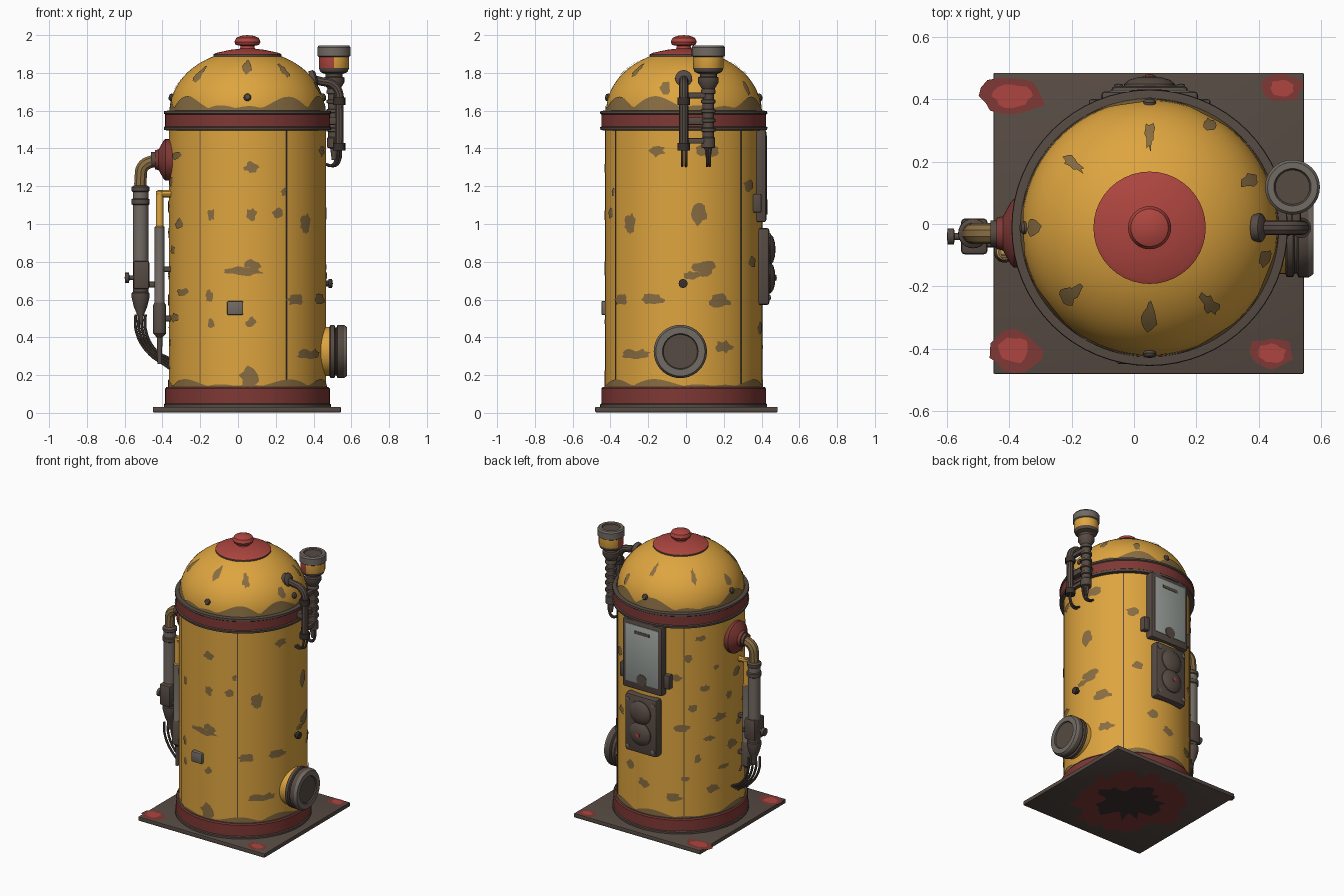
import bpy, bmesh, math, random
from math import sin, cos, pi, radians, asin, sqrt
from mathutils import Vector, Matrix

random.seed(4)
CX, CY, R = 0.05, -0.012, 0.416


def mat(name, *c):
    m = bpy.data.materials.new(name)
    m.diffuse_color = (*c, 1)
    return m


YELLOW = mat("yellow paint", 0.73, 0.375, 0.05)
WORN = mat("worn paint", 0.25, 0.155, 0.055)
RED = mat("red paint", 0.42, 0.06, 0.05)
DARK_RED = mat("dark red paint", 0.21, 0.04, 0.035)
BROWN = mat("brown metal", 0.095, 0.07, 0.057)
GREY = mat("grey metal", 0.17, 0.145, 0.125)
DARK = mat("dark metal", 0.04, 0.03, 0.026)
GLASS = mat("pale glass", 0.33, 0.36, 0.34)


def finish(name, bm, mats, fix=True):
    if fix:
        bmesh.ops.recalc_face_normals(bm, faces=bm.faces)
    me = bpy.data.meshes.new(name)
    bm.to_mesh(me)
    bm.free()
    for m in mats:
        me.materials.append(m)
    ob = bpy.data.objects.new(name, me)
    bpy.context.collection.objects.link(ob)
    return ob


def lathe(name, prof, loc, mats, seg=32, axis=(0, 0, 1), ids=None):
    """Revolve (radius, height) points; ids gives a material per profile step."""
    bm = bmesh.new()
    M = Matrix.Translation(loc) @ Vector((0, 0, 1)).rotation_difference(Vector(axis)).to_matrix().to_4x4()
    rings = []
    for r, h in prof:
        n = seg if r > 1e-5 else 1
        rings.append([bm.verts.new(M @ Vector((r * cos(2*pi*i/seg), r * sin(2*pi*i/seg), h))) for i in range(n)])
    for k, (a, b) in enumerate(zip(rings, rings[1:])):
        for i in range(seg):
            j = (i + 1) % seg
            vs = [a[i % len(a)], a[j % len(a)], b[j % len(b)], b[i % len(b)]]
            f = bm.faces.new(list(dict.fromkeys(vs)))
            f.material_index = ids[k] if ids else 0
    for ring in (rings[0], rings[-1]):
        if len(ring) > 1:
            bm.faces.new(ring)
    return finish(name, bm, mats)


def box(name, loc, size, m, bevel=0.008, rz=0):
    bm = bmesh.new()
    bmesh.ops.create_cube(bm, size=1, matrix=Matrix.Diagonal((*size, 1)))
    if bevel:
        bmesh.ops.bevel(bm, geom=bm.edges[:], offset=bevel, segments=2, affect='EDGES', profile=0.5)
    bm.transform(Matrix.Translation(loc) @ Matrix.Rotation(rz, 4, 'Z'))
    return finish(name, bm, [m])


def tube(name, pts, r, m):
    cu = bpy.data.curves.new(name, 'CURVE')
    cu.dimensions, cu.bevel_depth, cu.bevel_resolution, cu.resolution_u = '3D', r, 3, 6
    cu.use_fill_caps = True
    sp = cu.splines.new('BEZIER')
    sp.bezier_points.add(len(pts) - 1)
    for p, co in zip(sp.bezier_points, pts):
        p.co = co
        p.handle_left_type = p.handle_right_type = 'AUTO'
    tmp = bpy.data.objects.new(name + "_path", cu)
    bpy.context.collection.objects.link(tmp)
    me = bpy.data.meshes.new_from_object(tmp.evaluated_get(bpy.context.evaluated_depsgraph_get()))
    bpy.data.objects.remove(tmp)
    me.materials.clear()
    me.materials.append(m)
    ob = bpy.data.objects.new(name, me)
    bpy.context.collection.objects.link(ob)


def on_body(th, z, off=0.004):
    """Point just outside the cylinder or the dome."""
    r = R
    if z > 1.55:
        r = 0.41 * sqrt(max(0, 1 - (max(0, z - 1.6) / 0.32) ** 2))
        z += off * 0.7 * max(0, z - 1.6) / 0.2
    return Vector((CX + (r + off) * cos(th), CY + (r + off) * sin(th), z))


def blob(bm, fn, w, h, n=14, idx=0, rough=0.3):
    """Ragged patch; fn maps local (u, v) to the surface."""
    k = [1 + random.uniform(-rough, rough) for _ in range(n)]
    ring = lambda s: [bm.verts.new(fn(s*w*k[i]*cos(2*pi*i/n), s*h*k[i]*sin(2*pi*i/n))) for i in range(n)]
    c, a, b = bm.verts.new(fn(0, 0)), ring(0.5), ring(1)
    for i in range(n):
        j = (i + 1) % n
        bm.faces.new((c, a[i], a[j])).material_index = idx
        bm.faces.new((a[i], b[i], b[j], a[j])).material_index = idx


# --- base plate with worn red corners ---
box("base_plate", (0.047, 0.002, 0.0175), (0.995, 0.965, 0.029), BROWN, 0.004)
bm = bmesh.new()
for x, y, w, h in ((-0.39, 0.41, 0.1, 0.065), (0.475, 0.435, 0.065, 0.045),
                   (-0.385, -0.405, 0.085, 0.065), (0.44, -0.415, 0.075, 0.05)):
    for s, z, i in ((1, 0.0335, 1), (0.6, 0.035, 0)):
        blob(bm, lambda u, v: Vector((min(0.542, x + u), max(-0.478, min(0.482, y + v)), z)), w*s, h*s, 16, i, 0.15)
blob(bm, lambda u, v: Vector((0.05 + u, -v, 0.001)), 0.36, 0.36, 40, 1, 0.15)
blob(bm, lambda u, v: Vector((0.05 + u, -v, 0.0)), 0.2, 0.2, 30, 2, 0.3)
finish("base_plate_paint", bm, [RED, DARK_RED, DARK], False)

# --- body, rings, dome and cap ---
C = (CX, CY, 0)
lathe("base_ring", [(0.442, 0.03), (0.442, 0.045), (0.436, 0.05), (0.436, 0.128), (0.43, 0.136), (0.41, 0.138)],
      C, [DARK_RED, BROWN], 64, ids=[1, 1, 0, 0, 1])
lathe("body", [(R, 0.1), (R, 1.52)], C, [YELLOW], 80)
lathe("collar_ring", [(0.41, 1.495), (0.441, 1.497), (0.443, 1.512), (0.436, 1.517), (0.436, 1.58),
                      (0.443, 1.585), (0.441, 1.598), (0.405, 1.602)],
      C, [DARK_RED, BROWN], 64, ids=[1, 1, 1, 0, 1, 1, 1])
lathe("dome", [(0.41 * cos(a*pi/32), 1.6 + 0.32 * sin(a*pi/32)) for a in range(16)] + [(0, 1.92)],
      C, [YELLOW], 80)
lathe("dome_cap", [(0.17, 1.88), (0.18, 1.888), (0.18, 1.898), (0.165, 1.906), (0.09, 1.922), (0.04, 1.928),
                   (0.036, 1.943), (0.062, 1.948), (0.069, 1.964), (0.06, 1.985), (0.035, 1.996), (0, 2.0)],
      C, [RED, BROWN], 40, ids=[1, 1] + [0] * 9)
for i in range(4):
    t = i * pi / 2
    lathe("dome_rivet", [(0.02, -0.01), (0.02, 0.006), (0.014, 0.014), (0, 0.017)], on_body(t, 1.67, 0),
          [BROWN], 12, (cos(t), sin(t), 0.25))

# --- vertical seams ---
for d in (-60, 47, 128, -127):
    t = radians(d)
    box("body_seam", (CX + R*cos(t), CY + R*sin(t), 0.815), (0.006, 0.007, 1.36), WORN if d < -100 else BROWN, 0, t)

# --- worn paint patches ---
bm = bmesh.new()


def patch(th, z, w, h):
    blob(bm, lambda u, v: on_body(th + u / R, z + v), w, h)


for x, z, w, h in ((0.07, 1.3, .035, .03), (-0.14, 1.05, .02, .03), (0.07, 1.05, .03, .03), (0.21, 1.06, .03, .025),
                   (0.36, 1.0, .03, .05), (0.03, 0.75, .11, .022), (0.08, 0.785, .04, .025), (-0.15, 0.62, .02, .03),
                   (-0.14, 0.47, .02, .025), (0.07, 0.48, .025, .025), (0.24, 1.17, .015, .02),
                   (0.06, 0.2, .045, .06), (0.35, 0.31, .05, .025), (0.3, 0.6, .05, .03)):
    patch(-pi/2 + asin((x - CX) / R), z, w, h)
for y, z, w, h in ((0.12, 1.39, .06, .03), (-0.3, 1.0, .035, .04), (0.07, 1.05, .04, .05), (0.1, 0.77, .06, .04),
                   (0.03, 0.73, .05, .02), (0.18, 0.59, .06, .035), (-0.18, 0.6, .06, .03), (-0.24, 0.31, .06, .025),
                   (0.2, 0.35, .05, .03), (-0.15, 1.39, .04, .03)):
    patch(asin((y - CY) / R), z, w, h)
for i in range(26):
    patch(radians(118 + (i * 37) % 100), 0.28 + i * 0.045, random.uniform(.02, .055), random.uniform(.018, .032))
for d, z in ((90, .35), (75, .45), (55, 1.2), (60, .8)):
    patch(radians(d), z, .04, .03)
for d, z, w in ((90, 1.82, .03), (-90, 1.83, .045), (-52, 1.81, .04), (-140, 1.79, .05), (25, 1.76, .04),
                (140, 1.8, .03), (180, 1.74, .04), (-15, 1.72, .04), (60, 1.72, .03)):
    patch(radians(d), z, w * 0.7, .035)


def grime_band(z0, low, amp, n=120):
    """Ragged wear creeping up from an edge."""
    for i in range(n):
        hs = [low + amp * abs(sin(4.5*t) * cos(1.5*t + 1)) for t in (2*pi*i/n, 2*pi*(i+1)/n)]
        a, b = 2*pi*i/n, 2*pi*(i+1)/n
        bm.faces.new([bm.verts.new(on_body(*p)) for p in
                      ((a, z0), (b, z0), (b, z0 + hs[1]), (a, z0 + hs[0]))])


grime_band(1.601, 0.012, 0.07)
grime_band(0.135, 0.008, 0.04)
finish("worn_paint_patches", bm, [WORN], False)

# --- small front plate and right bolt ---
box("front_plate", (-0.015, CY - R, 0.555), (0.085, 0.04, 0.075), GREY, 0.008)
lathe("side_bolt", [(0.015, 0), (0.015, 0.02), (0.024, 0.02), (0.024, 0.038), (0, 0.042)], (0.46, -0.015, 0.685),
      [DARK], 12, (1, 0, 0))

# --- round hatch, right side ---
lathe("round_hatch", [(0.13, 0.42), (0.13, 0.485), (0.14, 0.49), (0.14, 0.51), (0.128, 0.515), (0.128, 0.522),
                      (0.141, 0.527), (0.141, 0.56), (0.13, 0.576), (0.095, 0.576), (0.09, 0.568), (0, 0.568)],
      (0, -0.03, 0.325), [YELLOW, BROWN, GREY, BROWN], 40, (1, 0, 0), [0, 1, 1, 1, 1, 1, 1, 2, 2, 1, 1])

# --- lamp on the upper right ---
L = (0.508, 0.118, 0)
lamp = lathe("lamp", [(0.05, 1.795), (0.072, 1.805), (0.08, 1.825), (0.08, 1.885), (0.088, 1.89), (0.088, 1.935),
                      (0.08, 1.945), (0.06, 1.945), (0.055, 1.937), (0, 1.937)],
             L, [YELLOW, BROWN, GREY, RED], 32, ids=[1, 1, 0, 2, 2, 2, 2, 1, 1])
for f in lamp.data.polygons:
    d = f.center - Vector(L)
    if f.material_index == 0 and d.x < 0.0 and d.y < 0.03:
        f.material_index = 3
ribs = [(r, 1.46 + 0.05 * i + dz) for i in range(5) for r, dz in ((.031, 0), (.031, .028), (.039, .031), (.039, .046))]
lathe("lamp_stem", [(0.012, 1.34), (0.02, 1.4), (0.036, 1.405), (0.036, 1.455)] + ribs +
      [(0.034, 1.715), (0.055, 1.75), (0.055, 1.775), (0.045, 1.78), (0.045, 1.8)], L, [BROWN], 20)
tube("upper_pipe", [(0.36, -0.012, 1.775), (0.44, -0.012, 1.755), (0.5, -0.012, 1.74), (0.532, -0.012, 1.7),
                    (0.535, -0.012, 1.62), (0.535, -0.012, 1.4)], 0.024, BROWN)
lathe("upper_pipe_flange", [(0.045, 0), (0.045, 0.025), (0.03, 0.035)], (0.385, -0.012, 1.765), [BROWN], 16, (1, 0, 0.3))
for z in (1.41, 1.65):
    lathe("pipe_clamp", [(0.033, z - .02), (0.033, z + .02)], (0.535, -0.012, 0), [DARK], 16)
    box("lamp_bracket", (0.52, 0.052, z + 0.03), (0.03, 0.12, 0.03), BROWN)
box("bracket_to_body", (0.48, 0.05, 1.545), (0.09, 0.16, 0.04), BROWN)
for y, dx in ((-0.02, 0), (0.0, 0.012), (0.112, 0), (0.126, -0.01)):
    tube("lamp_wire", [(0.53 + dx, y, 1.41), (0.53 + dx, y, 1.35), (0.505 + dx, y, 1.31), (0.455, y, 1.32)], 0.007, BROWN)

# --- left pipe assembly ---
Y = -0.03
lathe("pipe_flange", [(0.11, 0.33), (0.11, 0.385), (0.1, 0.395), (0.055, 0.42), (0.05, 0.44), (0.042, 0.44),
                      (0.042, 0.46)], (0, Y, 1.34), [DARK_RED, BROWN], 28, (-1, 0, 0), [0, 0, 0, 0, 1, 1])
tube("pipe_elbow", [(-0.41, Y, 1.33), (-0.465, Y, 1.328), (-0.505, Y, 1.3), (-0.515, Y, 1.25), (-0.516, Y, 1.15)],
     0.034, WORN)
lathe("main_pipe", [(0.012, 0.47), (0.018, 0.52), (0.035, 0.56), (0.047, 0.61), (0.047, 0.635), (0.041, 0.64),
                    (0.041, 0.8), (0.041, 1.1), (0.048, 1.105), (0.048, 1.13), (0.041, 1.135), (0.041, 1.17),
                    (0.047, 1.175), (0.047, 1.195), (0.034, 1.205)],
      (-0.516, Y, 0), [BROWN, GREY], 24, ids=[0]*5 + [0, 1, 0, 0, 0, 1, 0, 0, 0])
box("pipe_valve_box", (-0.512, Y - 0.01, 0.73), (0.085, 0.115, 0.15), BROWN, 0.012)
lathe("valve_knob", [(0.012, 0), (0.012, 0.03), (0.027, 0.032), (0.027, 0.052), (0, 0.055)], (-0.545, -0.04, 0.715),
      [BROWN], 14, (-1, 0, 0))
lathe("side_rod", [(0.012, 0.26), (0.015, 0.4), (0.034, 0.42), (0.034, 0.57), (0.026, 0.585), (0.026, 0.985),
                   (0.02, 0.99), (0.02, 1.175)], (-0.415, -0.09, 0), [GREY, YELLOW, BROWN], 18, ids=[2, 2, 2, 2, 0, 1, 1])
tube("rod_link", [(-0.425, -0.09, 1.16), (-0.34, -0.085, 1.16)], 0.02, YELLOW)
for z in (0.5, 0.76):
    box("rod_strut", (-0.39, -0.085, z), (0.09, 0.03, 0.03), BROWN)
box("pipe_strut", (-0.45, -0.06, 0.68), (0.09, 0.03, 0.03), BROWN)
for i in range(4):
    d = (i - 1.5) * 0.017
    tube("pipe_wire", [(-0.516 + d, Y + d, 0.52), (-0.515 + d, Y + d, 0.44), (-0.46 + d, Y + d, 0.33),
                       (-0.36, Y + 1.5 * d, 0.26 + d)], 0.008, BROWN)

# --- back window ---
box("window_frame", (0.05, 0.39, 1.255), (0.31, 0.07, 0.49), BROWN, 0.012)
box("window_glass", (0.05, 0.424, 1.265), (0.255, 0.008, 0.41), GLASS, 0.003)
box("window_slot", (0.05, 0.428, 1.42), (0.12, 0.004, 0.022), BROWN, 0)
lathe("window_stain", [(0.04, 0), (0.04, 0.003)], (0.05, 0.4275, 1.09), [BROWN], 20, (0, 1, 0)).scale = (1, 1, 1)
for s in (-1, 1):
    box("window_hinge", (0.05 + s * 0.17, 0.375, 1.11), (0.05, 0.05, 0.1), BROWN)

# --- back control box ---
box("control_box", (0.05, 0.405, 0.775), (0.25, 0.075, 0.41), BROWN, 0.018)
for z in (0.865, 0.715):
    lathe("control_bulge", [(0.085, -0.01), (0.082, 0.01), (0.065, 0.024), (0.035, 0.033), (0, 0.036)],
          (0.05, 0.438, z), [BROWN], 28, (0, 1, 0))
lathe("red_button", [(0.015, 0), (0.015, 0.01), (0, 0.013)], (0.05, 0.468, 0.715), [RED], 12, (0, 1, 0))
for sx in (-1, 1):
    for z in (0.61, 0.94):
        lathe("control_screw", [(0.014, 0), (0.014, 0.007), (0, 0.01)], (0.05 + sx * 0.1, 0.44, z), [GREY], 10, (0, 1, 0))

# --- smooth shading with sharp edges ---
bpy.ops.object.select_all(action='DESELECT')
for o in bpy.context.scene.objects:
    o.select_set(True)
    bpy.context.view_layer.objects.active = o
bpy.ops.object.shade_smooth_by_angle(angle=radians(35))
